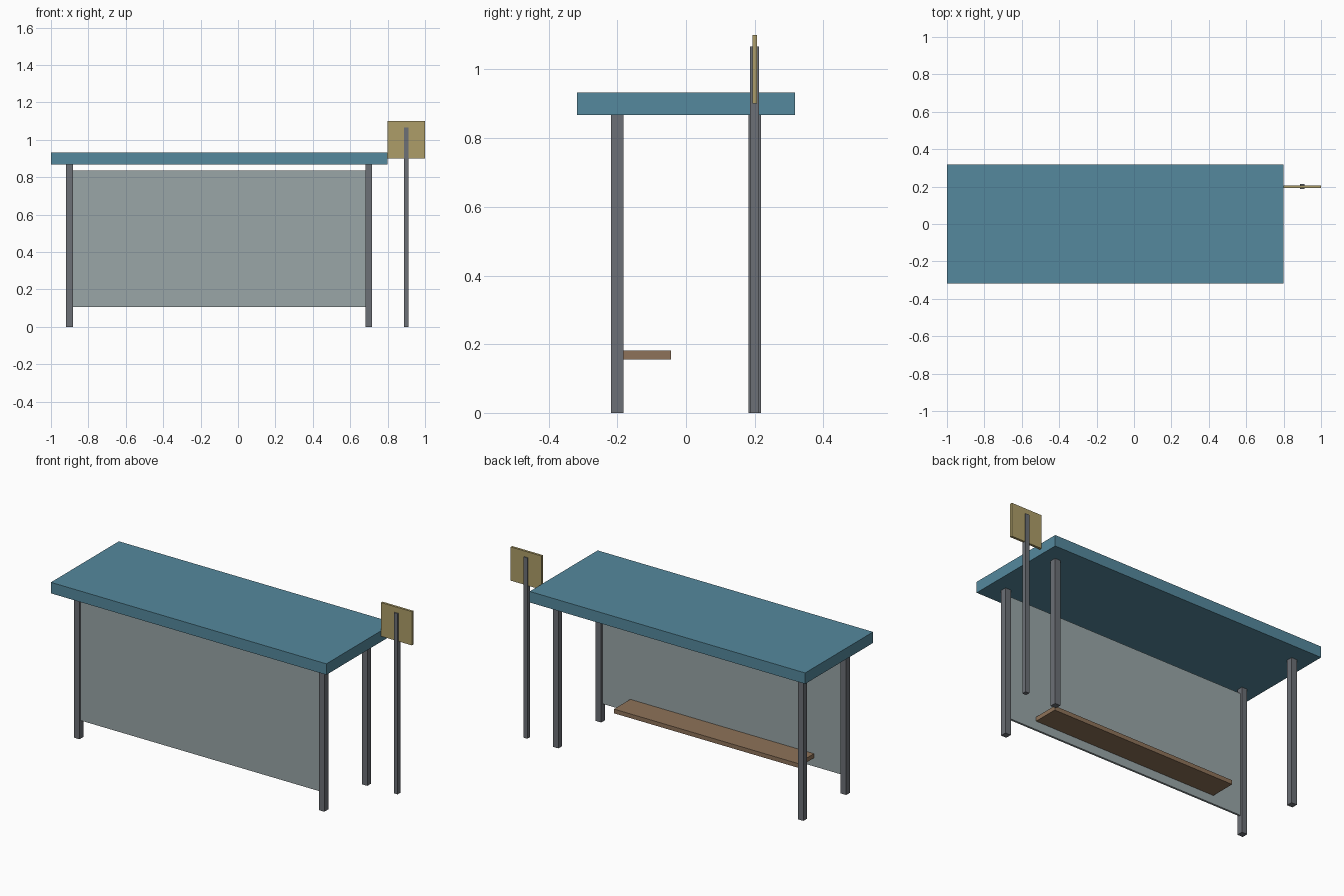
import bpy

if "Cube" in bpy.data.objects:
    bpy.data.objects.remove(bpy.data.objects["Cube"])


def material(name, rgb):
    mat = bpy.data.materials.new(name)
    mat.diffuse_color = (*rgb, 1.0)
    mat.use_nodes = True
    mat.node_tree.nodes["Principled BSDF"].inputs["Base Color"].default_value = mat.diffuse_color
    return mat


def box(name, x, y, z, mat):
    """Box from (min, max) ranges on each axis."""
    bpy.ops.mesh.primitive_cube_add(
        size=1, location=[sum(r) / 2 for r in (x, y, z)])
    obj = bpy.context.object
    obj.name = name
    obj.scale = [r[1] - r[0] for r in (x, y, z)]
    bpy.ops.object.transform_apply(location=False, rotation=False, scale=True)
    obj.data.materials.append(mat)
    return obj


steel = material("steel", (0.15, 0.16, 0.18))
glass = material("panel_grey", (0.32, 0.38, 0.39))
blue = material("roof_blue", (0.09, 0.25, 0.34))
wood = material("bench_wood", (0.27, 0.17, 0.10))
yellow = material("sign_yellow", (0.42, 0.34, 0.14))

# Four square corner posts
h = 0.018
for side, px in (("left", -0.901), ("right", 0.699)):
    for end, py in (("front", -0.2), ("back", 0.2)):
        box(f"{end}_{side}_post", (px - h, px + h), (py - h, py + h),
            (0, 0.868), steel)

# Roof slab
box("roof", (-1.0, 0.799), (-0.317, 0.317), (0.868, 0.933), blue)

# Wall panel between the front posts
box("wall_panel", (-0.895, 0.693), (-0.206, -0.194), (0.106, 0.835), glass)

# Bench board fixed to the panel
box("bench", (-0.70, 0.50), (-0.194, -0.043), (0.156, 0.181), wood)

# Stop sign pole and plate
box("sign_pole", (0.887, 0.912), (0.187, 0.213), (0, 1.067), steel)
box("sign_plate", (0.799, 1.0), (0.193, 0.207), (0.901, 1.10), yellow)
